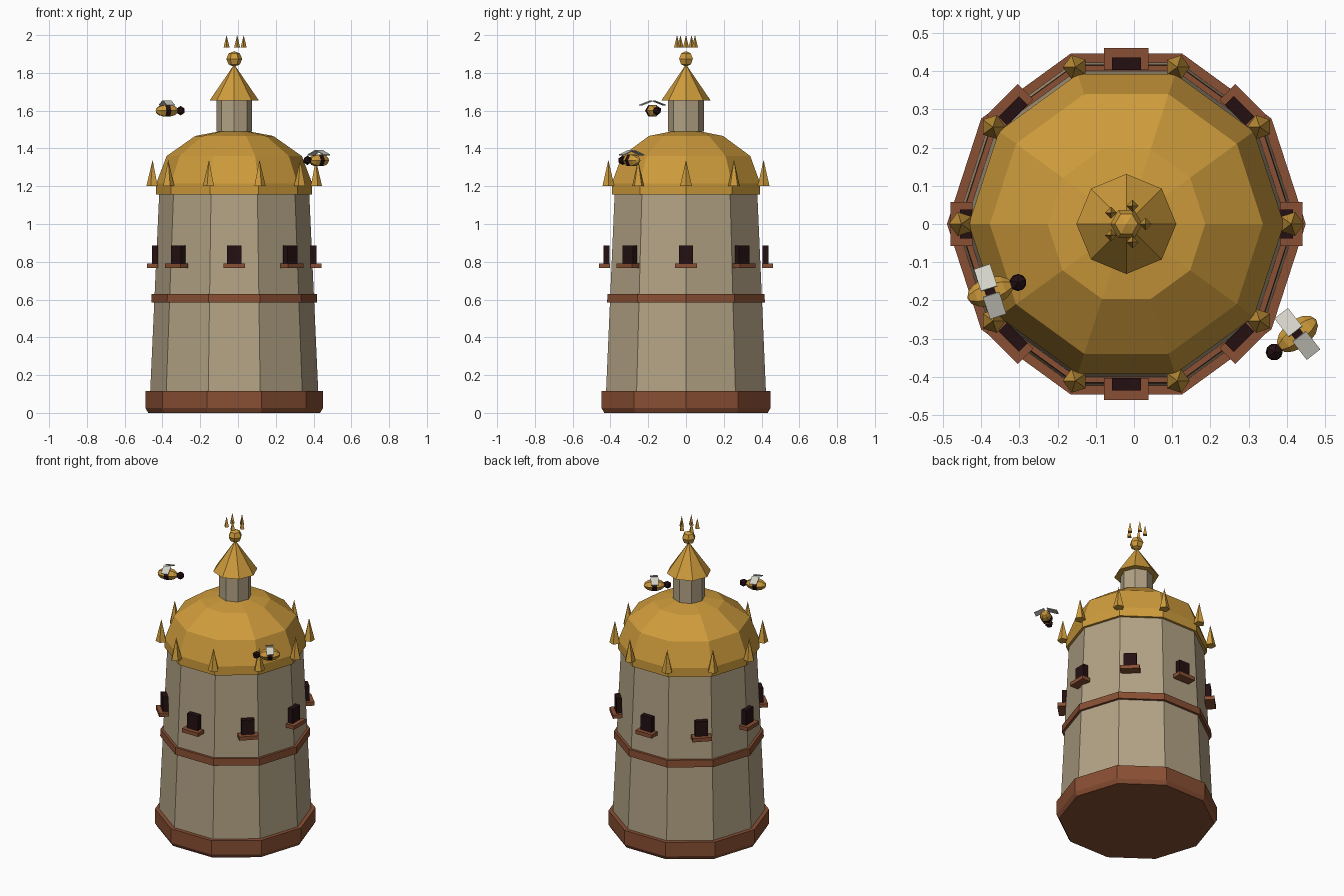
import bpy, bmesh, math
from mathutils import Matrix, Vector

if "Cube" in bpy.data.objects:
    bpy.data.objects.remove(bpy.data.objects["Cube"])

CX = -0.02  # tower axis


def mat(name, rgb):
    m = bpy.data.materials.new(name)
    m.diffuse_color = (*rgb, 1)
    m.use_nodes = True
    m.node_tree.nodes["Principled BSDF"].inputs["Base Color"].default_value = m.diffuse_color
    return m


STONE = mat("stone", (0.45, 0.365, 0.235))
GOLD = mat("gold", (0.62, 0.33, 0.045))
BRICK = mat("brick", (0.25, 0.078, 0.033))
DARK = mat("dark", (0.018, 0.005, 0.006))
WING = mat("wing", (0.66, 0.65, 0.58))


def finish(name, bm, *mats):
    bmesh.ops.recalc_face_normals(bm, faces=bm.faces)
    me = bpy.data.meshes.new(name)
    bm.to_mesh(me)
    bm.free()
    for m in mats:
        me.materials.append(m)
    ob = bpy.data.objects.new(name, me)
    bpy.context.collection.objects.link(ob)
    return ob


def lathe(name, profile, sides, m, loc=(CX, 0, 0), turn=0.0):
    """Closed solid of revolution from (radius, z) points; radius 0 makes a tip."""
    bm = bmesh.new()
    rings = []
    for r, z in profile:
        if r == 0:
            rings.append([bm.verts.new((loc[0], loc[1], loc[2] + z))])
        else:
            rings.append([bm.verts.new((loc[0] + r * math.cos(turn + math.tau * i / sides),
                                        loc[1] + r * math.sin(turn + math.tau * i / sides),
                                        loc[2] + z)) for i in range(sides)])
    for a, b in zip(rings, rings[1:]):
        for i in range(sides):
            j = (i + 1) % sides
            quad = [a[i % len(a)], a[j % len(a)], b[j % len(b)], b[i % len(b)]]
            bm.faces.new(list(dict.fromkeys(quad)))
    for ring in (rings[0], rings[-1]):
        if len(ring) > 1:
            bm.faces.new(ring)
    return finish(name, bm, m)


def box(name, size, matrix, m):
    bm = bmesh.new()
    bmesh.ops.create_cube(bm, size=1, matrix=matrix @ Matrix.Diagonal((*size, 1)))
    return finish(name, bm, m)


# Ten-sided tower with plinth and string course
lathe("plinth", [(0.455, 0), (0.47, 0.025), (0.47, 0.115)], 10, BRICK)
lathe("tower_wall", [(0.445, 0.11), (0.397, 1.165)], 10, STONE)
lathe("string_course", [(0.439, 0.585), (0.437, 0.63)], 10, BRICK)

# Dome: short upright band, then three rings to the crown
H = 0.29
dome = [(0.413, 1.157), (0.413, 1.215)]
dome += [(0.413 * math.cos(math.radians(a)), 1.215 + H * math.sin(math.radians(a))) for a in (30, 60)]
lathe("dome", dome + [(0, 1.505)], 10, GOLD)

# Lantern, its roof and the ball
lathe("lantern", [(0.095, 1.49), (0.095, 1.66)], 8, STONE)
lathe("lantern_roof", [(0.131, 1.653), (0, 1.845)], 8, GOLD)
lathe("finial_ball", [(0, 1.832), (0.03, 1.845), (0.042, 1.874), (0.03, 1.903), (0, 1.915)], 6, GOLD)

# Ring of spikes on the dome corners, and the small crown on top
for i in range(10):
    a = math.tau * i / 10
    lathe(f"dome_spike_{i}", [(0.033, 1.2), (0, 1.34)], 5, GOLD,
          (CX + 0.432 * math.cos(a), 0.432 * math.sin(a), 0), a)
for i in range(5):
    a = math.tau * i / 5
    lathe(f"crown_spike_{i}", [(0.016, 1.934), (0, 2.0)], 4, GOLD,
          (CX + 0.05 * math.cos(a), 0.05 * math.sin(a), 0))

# Eight windows with sills
for i in range(8):
    turn = Matrix.Translation((CX, 0, 0)) @ Matrix.Rotation(math.tau * i / 8, 4, 'Z')
    box(f"window_{i}", (0.032, 0.076, 0.1), turn @ Matrix.Translation((0.42, 0, 0.835)), DARK)
    box(f"sill_{i}", (0.058, 0.116, 0.024), turn @ Matrix.Translation((0.432, 0, 0.779)), BRICK)


def bee(name, loc, heading):
    place = Matrix.Translation(loc) @ Matrix.Rotation(math.radians(heading), 4, 'Z')
    # Body along local x, one dark stripe by position
    bm = bmesh.new()
    bmesh.ops.create_uvsphere(bm, u_segments=6, v_segments=7, radius=1,
                              matrix=Matrix.Rotation(math.pi / 2, 4, 'Y'))
    for f in bm.faces:
        x = f.calc_center_median().x
        f.material_index = 1 if abs(x) < 0.15 else 0
    bmesh.ops.transform(bm, verts=bm.verts, matrix=place @ Matrix.Diagonal((0.062, 0.037, 0.036, 1)))
    finish(name + "_body", bm, GOLD, DARK)
    # Head
    bm = bmesh.new()
    bmesh.ops.create_icosphere(bm, subdivisions=1, radius=0.025,
                               matrix=place @ Matrix.Translation((0.077, 0, 0)))
    finish(name + "_head", bm, DARK)
    # Drooping wings
    for s, side in ((1, "left"), (-1, "right")):
        box(f"{name}_{side}_wing", (0.045, 0.064, 0.005),
            place @ Matrix.Translation((0, s * 0.038, 0.04)) @ Matrix.Rotation(-s * 0.36, 4, 'X'), WING)


bee("bee_high", (-0.377, -0.177, 1.6), 18)
bee("bee_low", (0.428, -0.288, 1.337), 218)
